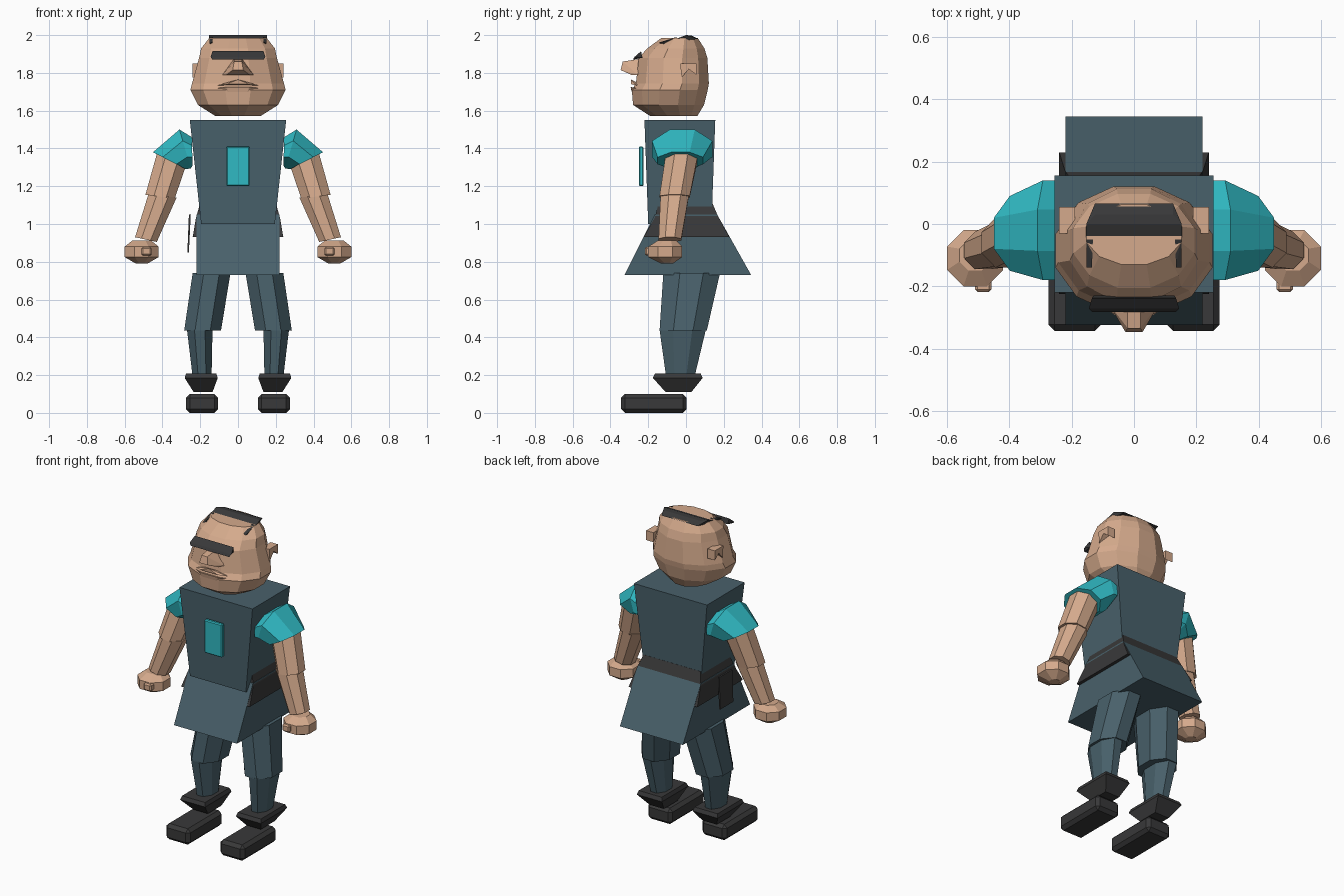
import bpy, bmesh, math
from mathutils import Vector

if "Cube" in bpy.data.objects:
    bpy.data.objects.remove(bpy.data.objects["Cube"])


def material(name, rgb):
    m = bpy.data.materials.new(name)
    m.diffuse_color = (*rgb, 1)
    m.use_nodes = True
    m.node_tree.nodes["Principled BSDF"].inputs["Base Color"].default_value = m.diffuse_color
    return m


SKIN = material("skin", (0.66, 0.40, 0.262))
TEAL = material("teal", (0.03, 0.49, 0.55))
SLATE = material("slate", (0.066, 0.119, 0.147))
DARK = material("charcoal", (0.04, 0.04, 0.041))


def finish(bm, name, mat, bevel=0.0):
    if bevel:
        bmesh.ops.bevel(bm, geom=bm.edges[:], offset=bevel, segments=1, affect='EDGES')
    bmesh.ops.recalc_face_normals(bm, faces=bm.faces[:])
    me = bpy.data.meshes.new(name)
    bm.to_mesh(me)
    bm.free()
    me.materials.append(mat)
    ob = bpy.data.objects.new(name, me)
    bpy.context.collection.objects.link(ob)
    return ob


def loft(name, rings, mat, bevel=0.0):
    """Join equal-sized rings of points and cap both ends."""
    bm = bmesh.new()
    rows = [[bm.verts.new(p) for p in r] for r in rings]
    n = len(rows[0])
    for a, b in zip(rows, rows[1:]):
        for i in range(n):
            j = (i + 1) % n
            bm.faces.new((a[i], a[j], b[j], b[i]))
    bm.faces.new(rows[0])
    bm.faces.new(rows[-1])
    return finish(bm, name, mat, bevel)


def rect(z, x0, x1, y0, y1):
    return [(x0, y0, z), (x1, y0, z), (x1, y1, z), (x0, y1, z)]


def oval(z, x0, x1, y0, y1, n=8, turn=0.5):
    """Polygon ring filling the given bounds at height z."""
    k = 1 / math.cos(math.pi / n) if turn else 1
    pts = []
    for i in range(n):
        a = 2 * math.pi * (i + turn) / n
        pts.append(((x0 + x1) / 2 + (x1 - x0) / 2 * k * math.cos(a),
                    (y0 + y1) / 2 + (y1 - y0) / 2 * k * math.sin(a), z))
    return pts


def slant(top, bottom, yc, ry, n=8):
    """Tilted ring from a top to a bottom (x, z) point, depth ry around yc."""
    t, b = Vector(top), Vector(bottom)
    c, u = (t + b) / 2, (t - b) / 2
    k = 1 / math.cos(math.pi / n)
    pts = []
    for i in range(n):
        a = 2 * math.pi * (i + 0.5) / n
        p = c + u * math.cos(a) * k
        pts.append((p.x, yc + ry * k * math.sin(a), p.y))
    return pts


def hull(name, pts, mat):
    bm = bmesh.new()
    for p in pts:
        bm.verts.new(p)
    bmesh.ops.convex_hull(bm, input=bm.verts[:])
    return finish(bm, name, mat)


def both(pts):
    """Points plus their left-right reflection."""
    return pts + [(-x, y, z) for x, y, z in pts if x]


def mirror(ob):
    """Copy a right-hand part to the left side."""
    me = ob.data.copy()
    bm = bmesh.new()
    bm.from_mesh(me)
    for v in bm.verts:
        v.co.x *= -1
    bmesh.ops.reverse_faces(bm, faces=bm.faces[:])
    bm.to_mesh(me)
    bm.free()
    ob.name, base = "right_" + ob.name, ob.name
    bpy.context.collection.objects.link(bpy.data.objects.new("left_" + base, me))


# Torso, skirt, belt and chest badge
loft("torso", [rect(1.0, -.195, .195, -.2, .135), rect(1.55, -.255, .255, -.22, .155)], SLATE)
loft("skirt", [rect(.73, -.22, .22, -.325, .345), rect(1.05, -.22, .22, -.165, .165)], SLATE)
loft("belt", [rect(.93, -.24, .24, -.225, .23), rect(1.035, -.222, .222, -.165, .172),
              rect(1.11, -.2, .2, -.145, .14)], DARK)
loft("belt_pouch", [rect(.85, -.268, -.26, -.09, .04), rect(1.05, -.26, -.25, -.09, .04)], DARK)
loft("chest_badge", [rect(1.2, -.062, .062, -.25, -.224), rect(1.41, -.062, .062, -.25, -.224)],
     TEAL, .006)

# Head: stacked rings of (height, half width, front, back)
HEAD = [(1.572, .12, -.19, .06), (1.63, .212, -.28, .095), (1.71, .252, -.287, .115),
        (1.745, .243, -.265, .121), (1.88, .206, -.25, .113), (1.93, .195, -.205, .097),
        (1.985, .152, -.13, .062)]
loft("head", [oval(z, -x, x, f, b, 12) for z, x, f, b in HEAD], SKIN)
hull("nose", both([(.022, -.24, 1.875), (.02, -.335, 1.86), (.028, -.346, 1.815),
                   (.082, -.255, 1.79), (.06, -.29, 1.79)]), SKIN)
hull("upper_lip", both([(.115, -.262, 1.733), (0, -.292, 1.765), (.06, -.29, 1.74),
                        (.06, -.25, 1.745)]), SKIN)
hull("chin_lip", both([(.11, -.262, 1.72), (.06, -.293, 1.725), (.05, -.288, 1.70),
                       (.05, -.25, 1.71)]), SKIN)
hull("brow", both([(.135, -.282, 1.87), (.145, -.272, 1.885), (.135, -.238, 1.915),
                   (.13, -.23, 1.88)]), DARK)
hull("hair_top", both([(.155, -.052, 1.98), (.153, 0, 2.0), (.125, .066, 1.98),
                       (.125, .03, 1.998), (.15, -.03, 1.97)]), DARK)
mirror(hull("hair_side", [(.152, -.05, 1.988), (.132, -.05, 1.99), (.152, -.14, 1.956),
                          (.135, -.14, 1.962), (.14, -.08, 1.95)], DARK))
EAR = [(-.03, 1.85), (.055, 1.85), (.055, 1.79), (.015, 1.82), (-.025, 1.775)]
mirror(loft("ear", [[(x, y, z) for y, z in EAR] for x in (.19, .24)], SKIN))

# Arms
mirror(loft("sleeve", [slant((.245, 1.46), (.24, 1.31), -.02, .16),
                       slant((.31, 1.50), (.25, 1.295), -.02, .16),
                       slant((.45, 1.38), (.275, 1.29), -.03, .12)], TEAL))
mirror(loft("upper_arm", [slant((.43, 1.37), (.275, 1.31), -.025, .085),
                          slant((.49, 1.155), (.335, 1.135), -.06, .08)], SKIN))
mirror(loft("forearm", [slant((.475, 1.155), (.325, 1.14), -.06, .075),
                        slant((.545, .93), (.43, .905), -.085, .06)], SKIN))
mirror(loft("fist", [oval(.79, .48, .54, -.13, -.07),
                     oval(.825, .42, .6, -.2, -.02), oval(.88, .42, .6, -.2, -.02),
                     oval(.912, .46, .56, -.15, -.05)], SKIN))
mirror(loft("thumb", [rect(.832, .458, .51, -.218, -.15), rect(.878, .458, .51, -.218, -.15)],
            SKIN, .008))

# Legs and shoes
mirror(loft("thigh", [oval(.74, .04, .24, -.12, .18), oval(.435, .09, .285, -.14, .11)], SLATE))
mirror(loft("shin", [oval(.44, .135, .27, -.14, .105), oval(.19, .14, .24, -.105, .045)], SLATE))
mirror(loft("ankle_cuff", [rect(.11, .135, .235, -.108, .028), rect(.185, .107, .282, -.175, .088),
                           rect(.208, .115, .275, -.165, .078)], DARK))
mirror(loft("shoe", [rect(.0, .105, .275, -.343, .003), rect(.1, .105, .275, -.343, .003)],
            DARK, .02))
